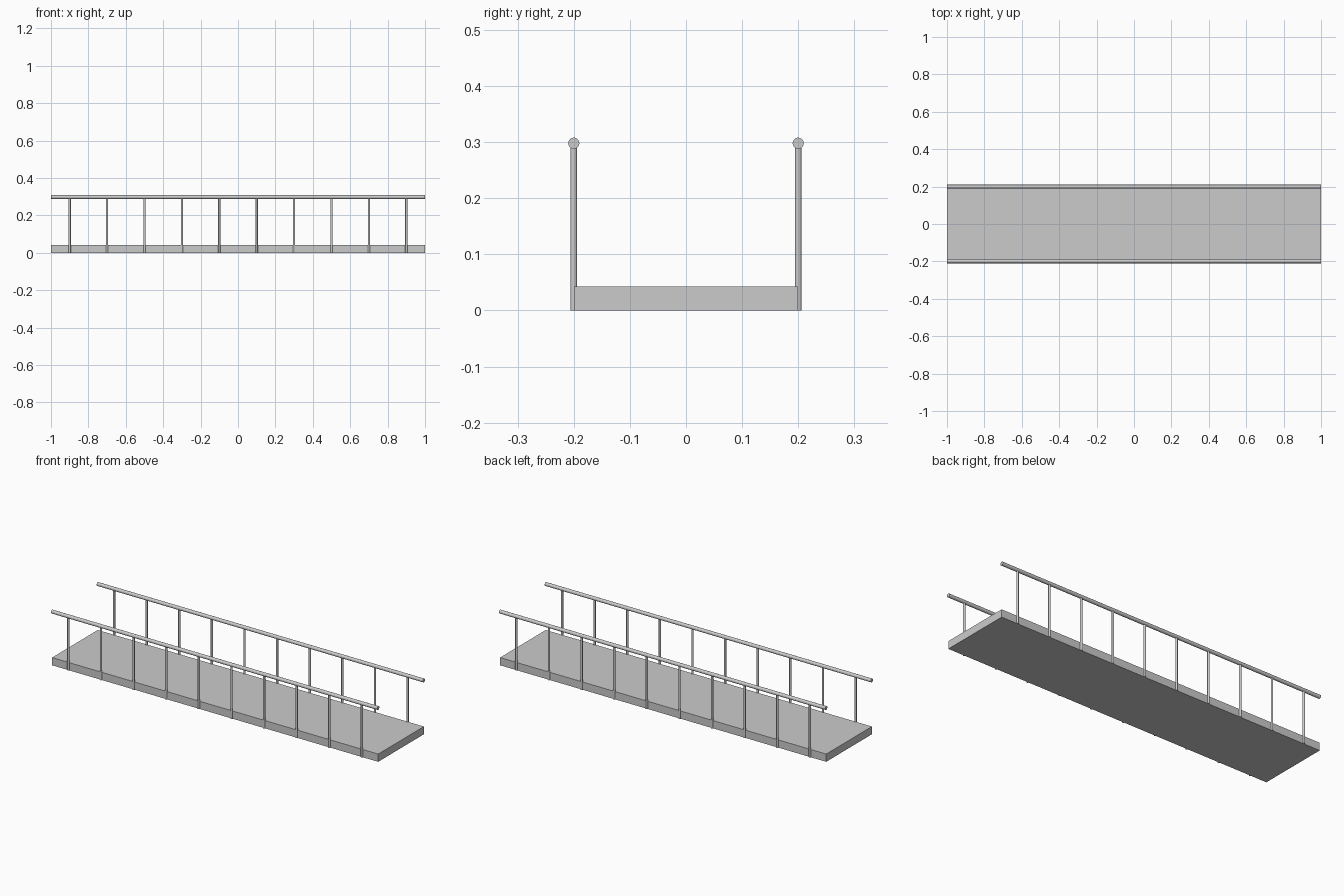
import bpy
import math

cube = bpy.data.objects.get("Cube")
if cube:
    bpy.data.objects.remove(cube, do_unlink=True)

LENGTH, WIDTH, DECK_HEIGHT = 2.0, 0.4, 0.043
RAIL_HEIGHT, RAIL_RADIUS, POST_RADIUS = 0.298, 0.01, 0.006
POSTS = 10

grey = bpy.data.materials.new("plain_grey")
grey.use_nodes = True
colour = (0.6, 0.6, 0.6, 1)
grey.diffuse_color = colour
grey.node_tree.nodes["Principled BSDF"].inputs["Base Color"].default_value = colour


def finish(name):
    obj = bpy.context.object
    obj.name = name
    obj.data.materials.append(grey)
    return obj


def rod(name, radius, length, centre, rotation=(0, 0, 0)):
    bpy.ops.mesh.primitive_cylinder_add(
        vertices=20, radius=radius, depth=length, location=centre, rotation=rotation)
    bpy.ops.object.shade_smooth_by_angle(angle=math.radians(40))
    return finish(name)


# Walkway slab
bpy.ops.mesh.primitive_cube_add(size=1, location=(0, 0, DECK_HEIGHT / 2))
deck = finish("deck")
deck.scale = (LENGTH, WIDTH, DECK_HEIGHT)
bpy.ops.object.transform_apply(location=False, rotation=False, scale=True)

# Handrails and their evenly spaced posts, centred on the slab edges
spacing = LENGTH / POSTS
for side, y in (("front", -WIDTH / 2), ("back", WIDTH / 2)):
    rod(f"{side}_handrail", RAIL_RADIUS, LENGTH, (0, y, RAIL_HEIGHT),
        (0, math.pi / 2, 0))
    for i in range(POSTS):
        x = (i + 0.5) * spacing - LENGTH / 2
        rod(f"{side}_post_{i + 1}", POST_RADIUS, RAIL_HEIGHT, (x, y, RAIL_HEIGHT / 2))
